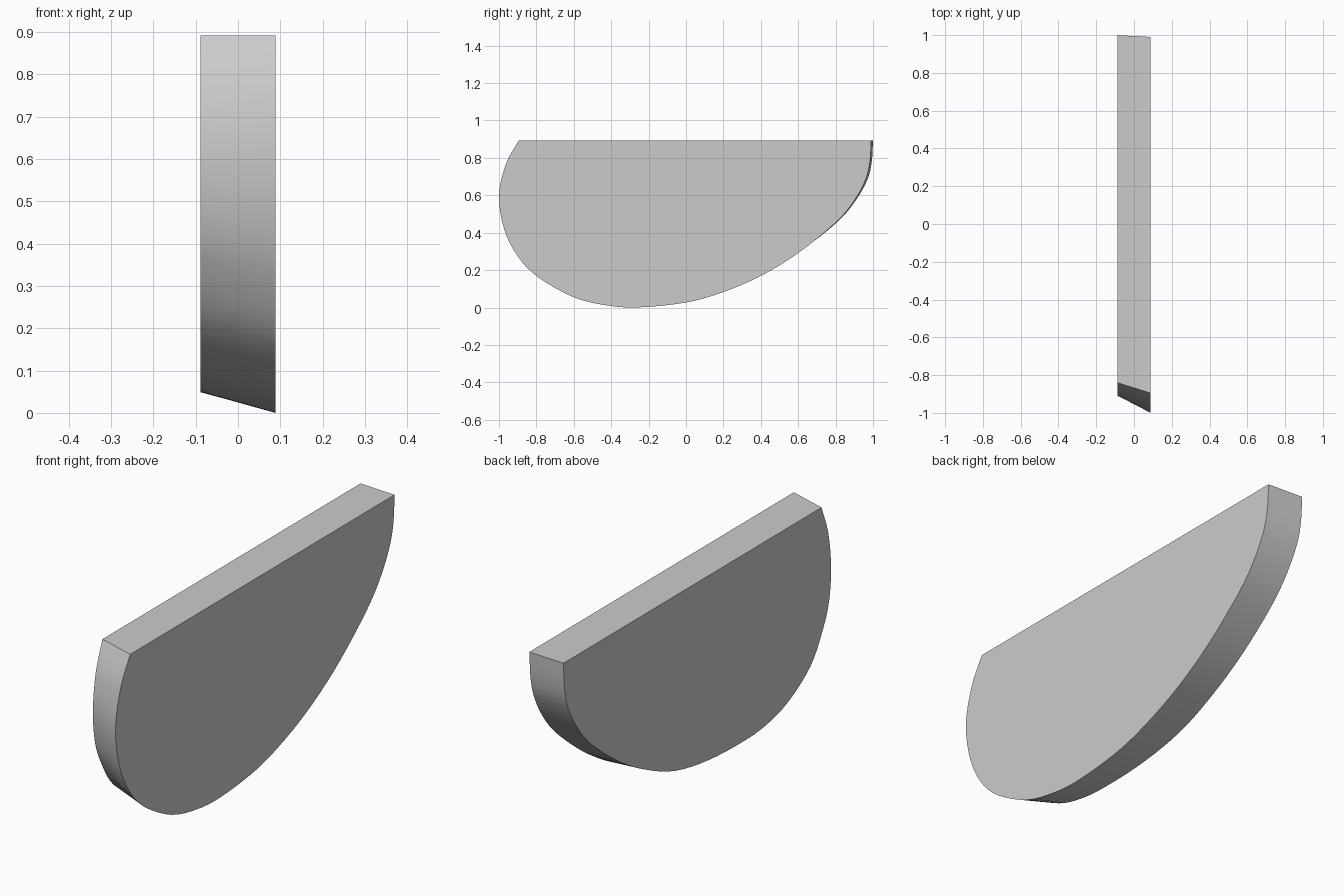
import bpy, bmesh
from mathutils import Vector

if "Cube" in bpy.data.objects:
    bpy.data.objects.remove(bpy.data.objects["Cube"])

HALF = 0.0885
# Outlines of the two flat faces (y, z), front top corner round to back top corner
RIGHT = [(-0.895, 0.893), (-0.962, 0.77), (-1.0, 0.6), (-0.972, 0.42), (-0.9, 0.275),
         (-0.79, 0.163), (-0.6, 0.056), (-0.42, 0.012), (-0.25, 0.002), (0.0, 0.028),
         (0.2, 0.084), (0.4, 0.17), (0.6, 0.292), (0.8, 0.455), (0.9, 0.573),
         (0.96, 0.685), (0.983, 0.78), (0.99, 0.893)]
LEFT = [(-0.84, 0.893), (-0.888, 0.76), (-0.908, 0.6), (-0.894, 0.45), (-0.848, 0.335),
        (-0.76, 0.205), (-0.6, 0.105), (-0.44, 0.061), (-0.27, 0.05), (-0.03, 0.061),
        (0.2, 0.102), (0.4, 0.182), (0.6, 0.295), (0.8, 0.45), (0.903, 0.567),
        (0.97, 0.685), (0.993, 0.78), (1.0, 0.893)]


def smooth(points, steps=4):
    """Catmull-Rom curve through the points."""
    p = [Vector(q) for q in points]
    p = [2 * p[0] - p[1]] + p + [2 * p[-1] - p[-2]]
    out = []
    for a, b, c, d in zip(p, p[1:], p[2:], p[3:]):
        for i in range(steps):
            t = i / steps
            out.append(0.5 * (2 * b + (c - a) * t + (2 * a - 5 * b + 4 * c - d) * t**2
                              + (3 * b - a - 3 * c + d) * t**3))
    return out + [p[-2]]


# Slab lofted between the two outlines
bm = bmesh.new()
left = [bm.verts.new((-HALF, q.x, q.y)) for q in smooth(LEFT)]
right = [bm.verts.new((HALF, q.x, q.y)) for q in smooth(RIGHT)]
bm.faces.new(left)
bm.faces.new(right[::-1])
n = len(left)
for i in range(n):
    j = (i + 1) % n
    bm.faces.new((left[i], right[i], right[j], left[j]))
bmesh.ops.recalc_face_normals(bm, faces=bm.faces)

# Shift so the lowest point rests on the floor
low = min(v.co.z for v in bm.verts)
bmesh.ops.translate(bm, verts=bm.verts, vec=(0, 0, -low))

mesh = bpy.data.meshes.new("curved_slab")
bm.to_mesh(mesh)
bm.free()
slab = bpy.data.objects.new("curved_slab", mesh)
bpy.context.collection.objects.link(slab)
bpy.context.view_layer.objects.active = slab
slab.select_set(True)
bpy.ops.object.shade_smooth_by_angle(angle=0.52)
